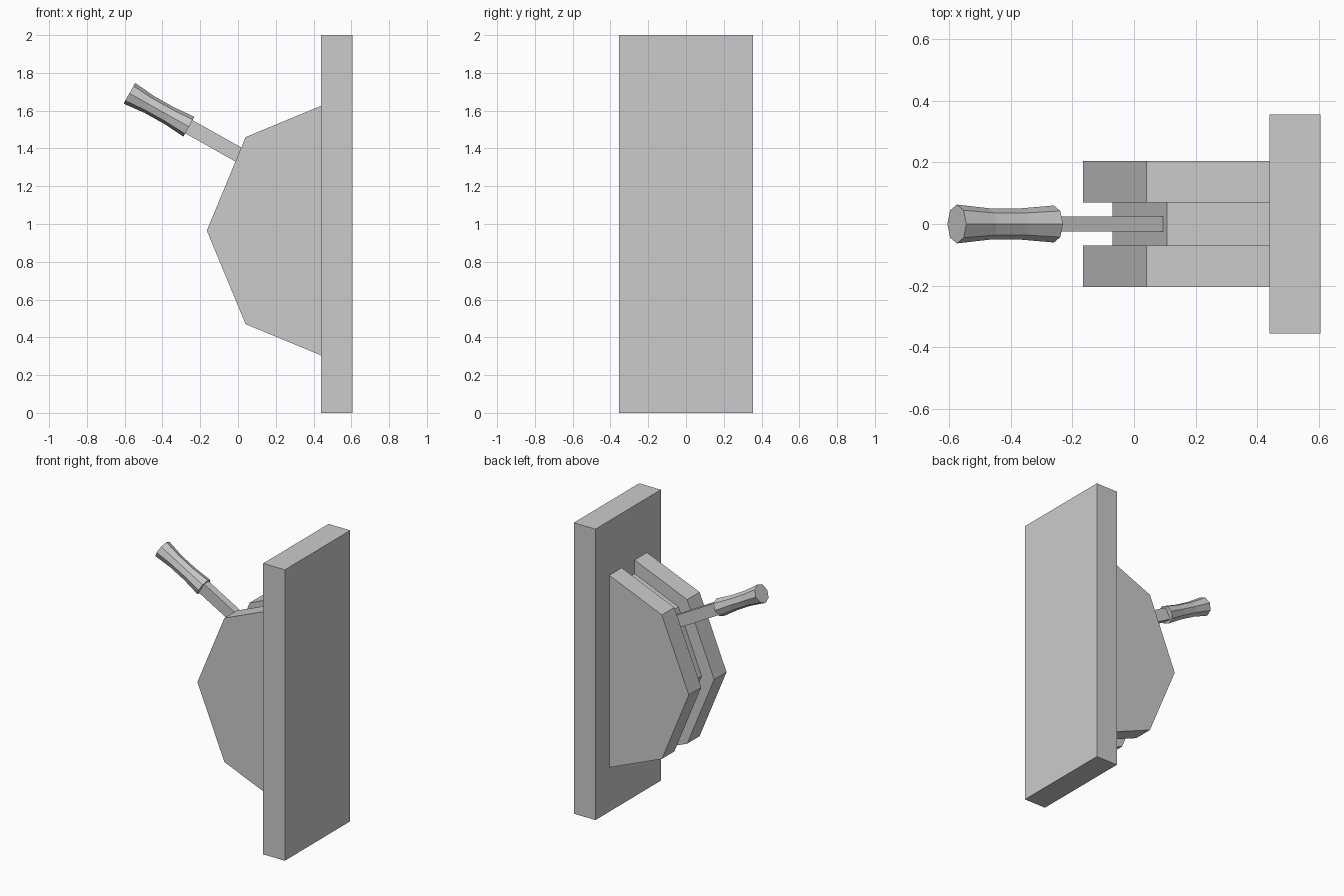
import bpy, bmesh, math
from mathutils import Vector, Matrix

if "Cube" in bpy.data.objects:
    bpy.data.objects.remove(bpy.data.objects["Cube"])


def finish(name, bm):
    bmesh.ops.recalc_face_normals(bm, faces=bm.faces)
    me = bpy.data.meshes.new(name)
    bm.to_mesh(me)
    bm.free()
    ob = bpy.data.objects.new(name, me)
    bpy.context.collection.objects.link(ob)
    return ob


def box(name, size, matrix):
    bm = bmesh.new()
    bmesh.ops.create_cube(bm, size=1)
    bmesh.ops.scale(bm, vec=size, verts=bm.verts)
    bmesh.ops.transform(bm, matrix=matrix, verts=bm.verts)
    return finish(name, bm)


def loft(bm, rings):
    # Bridge consecutive rings and cap both ends
    vs = [[bm.verts.new(p) for p in r] for r in rings]
    n = len(vs[0])
    for a, b in zip(vs, vs[1:]):
        for i in range(n):
            j = (i + 1) % n
            bm.faces.new((a[i], a[j], b[j], b[i]))
    bm.faces.new(vs[0])
    bm.faces.new(vs[-1])


PLATE_X, CX, CZ = 0.44, 0.535, 0.965


def half_disc(name, r, y0, y1):
    # Left part of an octagon, cut off at the plate face
    d = r * math.sqrt(0.5)
    cut = d + (PLATE_X - CX + d) * (r - d) / d
    prof = [(PLATE_X, CZ - cut), (CX - d, CZ - d), (CX - r, CZ),
            (CX - d, CZ + d), (PLATE_X, CZ + cut)]
    bm = bmesh.new()
    loft(bm, [[(x, y, z) for x, z in prof] for y in (y0, y1)])
    return finish(name, bm)


# Wall plate
box("back_plate", (0.165, 0.71, 2.0), Matrix.Translation((0.5225, 0, 1.0)))

# Outer cheeks and recessed core between them
half_disc("cheek_front", 0.70, -0.205, -0.07)
half_disc("cheek_back", 0.70, 0.07, 0.205)
half_disc("core", 0.605, -0.07, 0.07)

# Lever frame: local X runs along the lever, from the tip inwards
tip, inner = Vector((-0.575, 0, 1.692)), Vector((-0.26, 0, 1.515))
axis = (inner - tip).normalized()
up = Vector((-axis.z, 0, axis.x))
length = (inner - tip).length
frame = Matrix.Translation(tip) @ Matrix((axis, (0, 1, 0), up)).transposed().to_4x4()

# Lever bar, sunk into the core
box("lever_bar", (0.46, 0.05, 0.08), frame @ Matrix.Translation((length + 0.20, 0, 0)))

# Waisted eight-sided grip
bm = bmesh.new()
rings = []
for t, r in ((0, 0.063), (1 / 3, 0.051), (2 / 3, 0.051), (1, 0.06)):
    rings.append([frame @ Vector((t * length, r * math.sin(k * math.pi / 4),
                                  r * math.cos(k * math.pi / 4))) for k in range(8)])
loft(bm, rings)
finish("lever_grip", bm)
